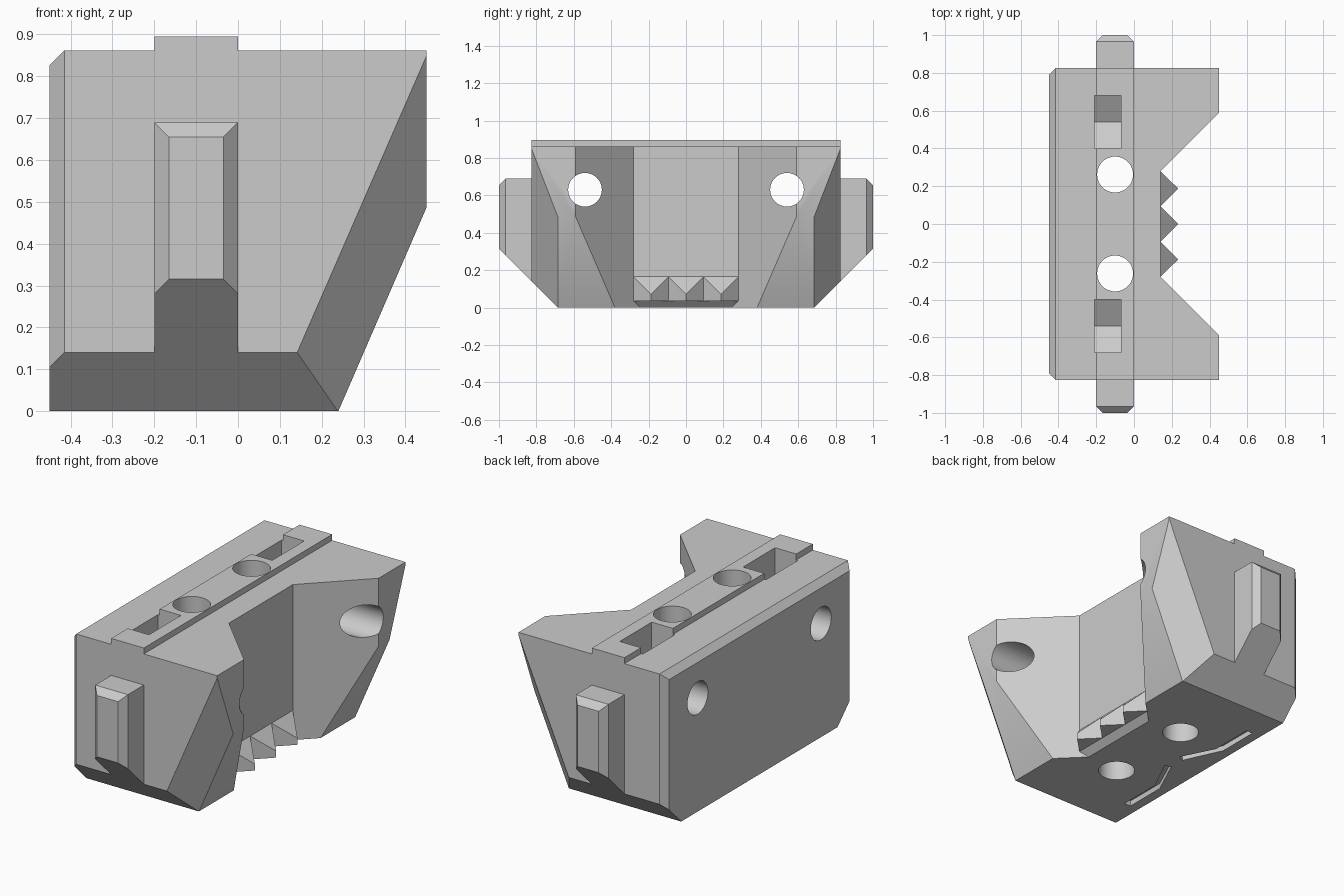
import bpy, bmesh, math
from mathutils import Vector

cube = bpy.data.objects.get("Cube")
if cube:
    bpy.data.objects.remove(cube, do_unlink=True)

grey = bpy.data.materials.new("plain_grey")
grey.use_nodes = True
grey.diffuse_color = (0.6, 0.6, 0.6, 1)
grey.node_tree.nodes["Principled BSDF"].inputs["Base Color"].default_value = (0.6, 0.6, 0.6, 1)


def prism(name, outline, start, end, axis="z", planes=()):
    """Extrude an outline along an axis, then trim it by (point, outward normal) planes."""
    place = (lambda u, v, w: (w, u, v)) if axis == "x" else (lambda u, v, w: (u, v, w))
    bm = bmesh.new()
    face = bm.faces.new([bm.verts.new(place(u, v, start)) for u, v in outline])
    ext = bmesh.ops.extrude_face_region(bm, geom=[face])
    moved = [g for g in ext["geom"] if isinstance(g, bmesh.types.BMVert)]
    bmesh.ops.translate(bm, verts=moved, vec=Vector(place(0, 0, end - start)))
    for point, normal in planes:
        geom = bm.verts[:] + bm.edges[:] + bm.faces[:]
        bmesh.ops.bisect_plane(bm, geom=geom, dist=1e-5, plane_co=point,
                               plane_no=Vector(normal).normalized(), clear_outer=True)
        bmesh.ops.holes_fill(bm, edges=[e for e in bm.edges if e.is_boundary], sides=0)
    bmesh.ops.recalc_face_normals(bm, faces=bm.faces[:])
    mesh = bpy.data.meshes.new(name)
    bm.to_mesh(mesh)
    bm.free()
    mesh.materials.append(grey)
    obj = bpy.data.objects.new(name, mesh)
    bpy.context.collection.objects.link(obj)
    return obj


def rect(x0, x1, y):
    return [(x0, -y), (x1, -y), (x1, y), (x0, y)]


def circle(u, v, r, n=48):
    return [(u + r * math.cos(2 * math.pi * i / n), v + r * math.sin(2 * math.pi * i / n))
            for i in range(n)]


def combine(target, tool, operation):
    mod = target.modifiers.new(operation, "BOOLEAN")
    mod.operation, mod.object, mod.solver = operation, tool, "EXACT"
    bpy.context.view_layer.objects.active = target
    bpy.ops.object.modifier_apply(modifier=mod.name)
    bpy.data.objects.remove(tool, do_unlink=True)


# Main block with bevelled back edges and slanted lower jaw
trims = [((0.24, 0, 0), (0.485, 0, -0.21)), ((-0.45, 0, 0.827), (-1, 0, 1))]
for s in (1, -1):
    trims += [((0.45, s * 0.685, 0.485), (0.0938, s * 0.106, -0.0409)),
              ((-0.45, s * 0.79, 0), (-1, s, 0))]
body = prism("clamp_body", rect(-0.45, 0.45, 0.825), 0, 0.862, planes=trims)

# Raised rail on top
combine(body, prism("top_rail", rect(-0.2, 0, 0.825), 0.5, 0.895), "UNION")

# Guide fins running out of both ends, with bevelled outer edges
fin_trims = []
for s in (1, -1):
    fin_trims += [((0, s, 0.655), (0, s, 1)), ((-0.035, s, 0), (1, s, 0)),
                  ((-0.165, s, 0), (-1, s, 0))]
combine(body, prism("guide_fins", rect(-0.2, 0, 1), 0.05, 0.69, planes=fin_trims), "UNION")

# Sloped undersides at both ends
for s in (1, -1):
    wedge = [(s * 0.385, -0.3), (s * 1.3, 0.615), (s * 1.3, -0.3)]
    combine(body, prism("end_cutter", wedge, -1, 1, "x"), "DIFFERENCE")

# Gripping notch with a bevelled lower edge
def notch(x):
    return [(x, -x - 0.14), (0.6, -0.74), (0.6, 0.74), (x, x + 0.14)]

combine(body, prism("notch_cutter", notch(0.14), -0.2, 1.2), "DIFFERENCE")
combine(body, prism("notch_bevel_cutter", notch(0.0), -0.1, 0.035,
                    planes=[((0.105, 0, 0), (-1, 0, 1))]), "DIFFERENCE")

# Row of three sloped teeth
pitch = 0.187
saw = [(0.14 + (i % 2) * 0.094, (i - 3) * pitch / 2) for i in range(7)]
saw = [(0.12, -1.5 * pitch)] + saw + [(0.12, 1.5 * pitch)]
combine(body, prism("teeth", saw, 0.035, 0.2,
                    planes=[((0.14, 0, 0.165), (1, 0, 1))]), "UNION")

# Bolt holes, nut pockets and bent grooves on the underside
for s in (1, -1):
    combine(body, prism("upright_hole", circle(-0.1, s * 0.262, 0.095), -0.5, 1.5), "DIFFERENCE")
    combine(body, prism("cross_hole", circle(s * 0.54, 0.63, 0.09), -1, 1, "x"), "DIFFERENCE")
    pocket = [(s * y, z) for y, z in ((0.4, 1.2), (0.4, 0.549), (0.54, 0.468),
                                      (0.68, 0.549), (0.68, 1.2))]
    combine(body, prism("nut_pocket", pocket, -0.21, -0.07, "x"), "DIFFERENCE")
    groove = [(x, s * y) for x, y in ((-0.26, 0.06), (-0.355, 0.25), (-0.355, 0.5),
                                      (-0.395, 0.5), (-0.395, 0.26), (-0.295, 0.045))]
    combine(body, prism("groove_cutter", groove, -0.1, 0.03), "DIFFERENCE")

# Smooth hole walls, keep all hard edges
bpy.ops.object.select_all(action="DESELECT")
body.select_set(True)
bpy.context.view_layer.objects.active = body
bpy.ops.object.shade_smooth_by_angle(angle=math.radians(25))
